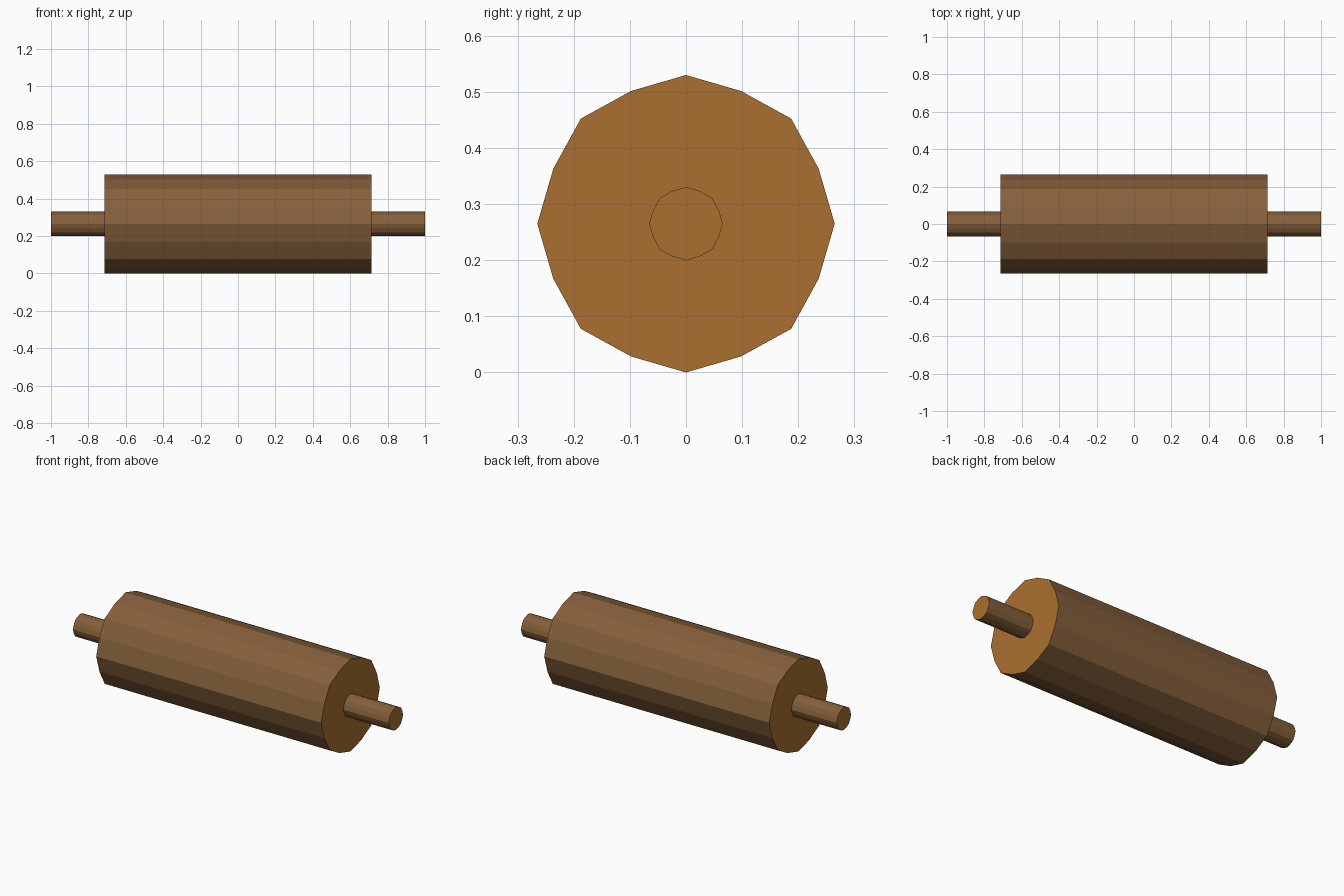
import bpy, bmesh, math

if "Cube" in bpy.data.objects:
    bpy.data.objects.remove(bpy.data.objects["Cube"])

SIDES = 16
MID_Z = 0.265


def material(name, color):
    m = bpy.data.materials.new(name)
    m.diffuse_color = (*color, 1)
    m.use_nodes = True
    m.node_tree.nodes["Principled BSDF"].inputs["Base Color"].default_value = m.diffuse_color
    return m


def ring(bm, x, radius):
    # every second corner sits slightly further in, as on hand-cut wood
    verts = []
    for i in range(SIDES):
        a = 2 * math.pi * i / SIDES
        r = radius * (0.966 if i % 2 else 1.0)
        verts.append(bm.verts.new((x, r * math.cos(a), MID_Z + r * math.sin(a))))
    return verts


# stepped profile along x: axle stub, drum, axle stub
profile = [(-1, 0.0655), (-0.713, 0.0655), (-0.713, 0.265),
           (0.713, 0.265), (0.713, 0.0655), (1, 0.0655)]

bm = bmesh.new()
rings = [ring(bm, x, r) for x, r in profile]
for (xa, _), (xb, _), a, b in zip(profile, profile[1:], rings, rings[1:]):
    for i in range(SIDES):
        j = (i + 1) % SIDES
        f = bm.faces.new((a[i], a[j], b[j], b[i]))
        f.material_index = 1 if xa == xb else 0  # cut end grain on the steps

# axle end caps
for end in (rings[0], rings[-1]):
    bm.faces.new(end).material_index = 1

bmesh.ops.recalc_face_normals(bm, faces=bm.faces[:])
mesh = bpy.data.meshes.new("wooden_roller")
bm.to_mesh(mesh)
bm.free()

# bark-brown sides and lighter end grain
mesh.materials.append(material("bark_wood", (0.235, 0.116, 0.044)))
mesh.materials.append(material("end_grain", (0.40, 0.16, 0.028)))
bpy.context.collection.objects.link(bpy.data.objects.new("wooden_roller", mesh))
